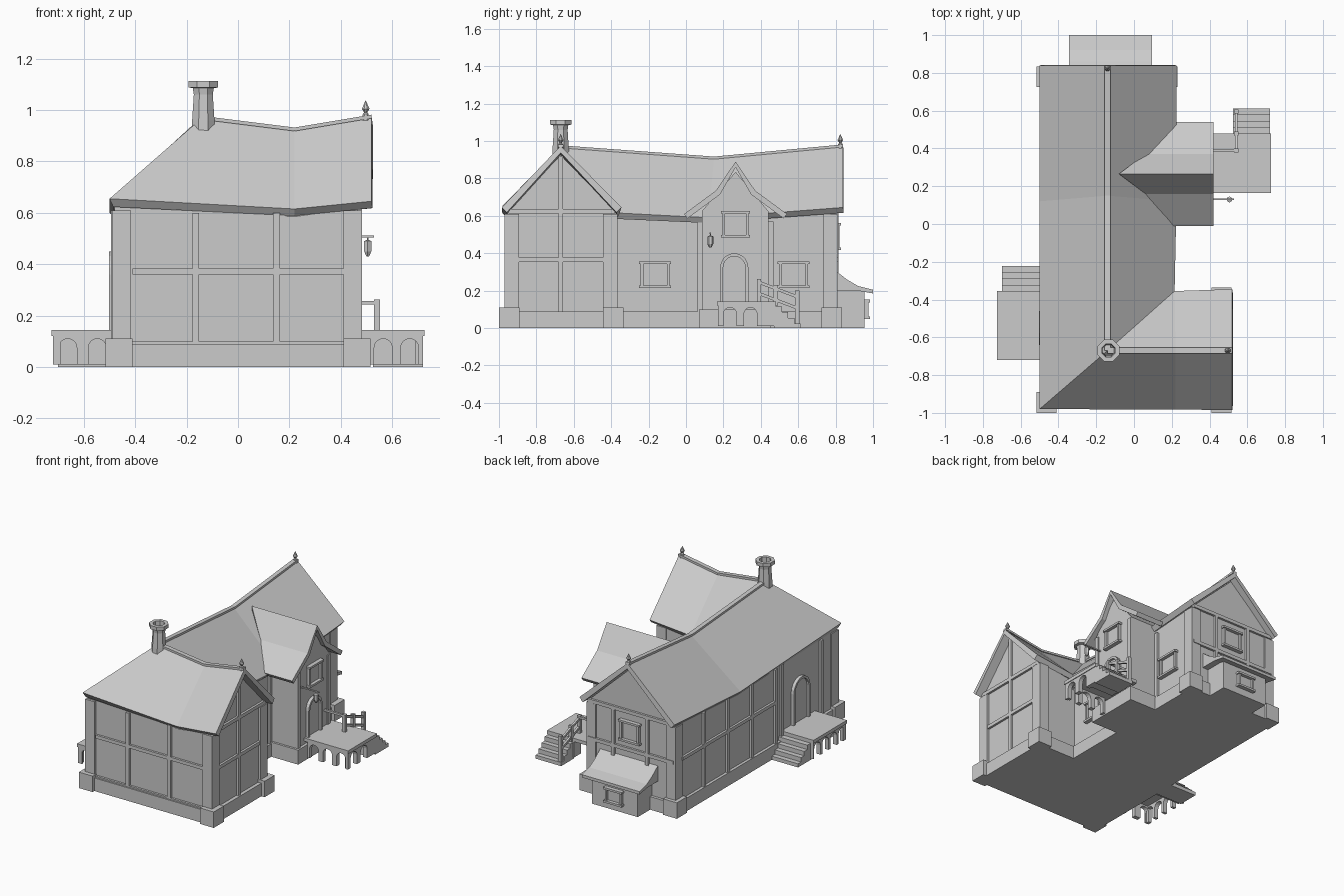
import bpy, bmesh, math
from mathutils import Vector

if "Cube" in bpy.data.objects:
    bpy.data.objects.remove(bpy.data.objects["Cube"], do_unlink=True)

GREY = (0.6, 0.6, 0.6, 1)
stone = bpy.data.materials.new("plain_grey")
stone.use_nodes = True
stone.diffuse_color = GREY
stone.node_tree.nodes["Principled BSDF"].inputs["Base Color"].default_value = GREY


def mesh(name, verts, faces, recalc=True):
    me = bpy.data.meshes.new(name)
    me.from_pydata([tuple(v) for v in verts], [], faces)
    if recalc:
        bm = bmesh.new()
        bm.from_mesh(me)
        bmesh.ops.recalc_face_normals(bm, faces=bm.faces)
        bm.to_mesh(me)
        bm.free()
    me.materials.append(stone)
    ob = bpy.data.objects.new(name, me)
    bpy.context.collection.objects.link(ob)
    return ob


def loft(name, axis, stations):
    """Join equal cross-sections placed along an axis, with closed ends."""
    n = len(stations[0][1])
    verts = []
    for pos, pts in stations:
        for u, v in pts:
            p = [u, v]
            p.insert(axis, pos)
            verts.append(p)
    faces = [[s * n + i, s * n + (i + 1) % n, (s + 1) * n + (i + 1) % n, (s + 1) * n + i]
             for s in range(len(stations) - 1) for i in range(n)]
    faces += [list(range(n)), list(range(len(verts) - n, len(verts)))]
    return mesh(name, verts, faces)


def prism(name, axis, a, b, pts):
    return loft(name, axis, [(a, pts), (b, pts)])


def box(name, x, y, z):
    return prism(name, 2, z[0], z[1], [(x[0], y[0]), (x[1], y[0]), (x[1], y[1]), (x[0], y[1])])


def bar(name, a, b, w, h):
    """Straight beam between two points."""
    a, b = Vector(a), Vector(b)
    d = (b - a).normalized()
    side = d.cross(Vector((0, 0, 1))).normalized() * w / 2
    up = side.cross(d).normalized() * h / 2
    ring = [side + up, up - side, -side - up, side - up]
    return mesh(name, [p + r for p in (a, b) for r in ring],
                [(0, 1, 2, 3), (4, 5, 6, 7)] + [(i, (i + 1) % 4, (i + 1) % 4 + 4, i + 4) for i in range(4)])


def shell(name, verts, faces, thick):
    ob = mesh(name, verts, faces, False)
    bm = bmesh.new()
    bm.from_mesh(ob.data)
    for f in bm.faces:
        if f.normal.z < 0:
            f.normal_flip()
    bm.to_mesh(ob.data)
    bm.free()
    m = ob.modifiers.new("thickness", "SOLIDIFY")
    m.thickness, m.offset = thick, -1


# Walls are given as (axis, outward sign, surface position)
FRONT, BACK = (1, -1, -0.955), (1, 1, 0.8)
LEFT_WALL, RIGHT_WALL = (0, -1, -0.48), (0, 1, 0.185)
WING_END, PORCH_WALL = (0, 1, 0.465), (0, 1, 0.39)


def on_wall(name, wall, u, z, depth=0.015):
    axis, sign, pos = wall
    prism(name, axis, pos - sign * 0.005, pos + sign * depth,
          [(u[0], z[0]), (u[1], z[0]), (u[1], z[1]), (u[0], z[1])])


def window(name, wall, u, z, w, h):
    t = 0.014
    on_wall(name + "_pane", wall, (u - w / 2, u + w / 2), (z - h / 2, z + h / 2), 0.005)
    for s in (-1, 1):
        c = u + s * w / 2
        on_wall(name + "_jamb", wall, (c - t / 2, c + t / 2), (z - h / 2, z + h / 2), 0.02)
        c = z + s * h / 2
        on_wall(name + "_lintel", wall, (u - w / 2 - 0.015, u + w / 2 + 0.015), (c - t / 2, c + t / 2), 0.028)


def arc(u, z, r, steps=10):
    return [(u + r * math.cos(math.pi * i / steps), z + r * math.sin(math.pi * i / steps))
            for i in range(steps + 1)]


def arched_door(name, wall, u, z0, top, r):
    axis, sign, pos = wall
    spring = top - r
    outer = [(u + r, z0)] + arc(u, spring, r) + [(u - r, z0)]
    q = r - 0.016
    inner = [(u + q, z0)] + arc(u, spring, q) + [(u - q, z0)]
    prism(name + "_surround", axis, pos - sign * 0.005, pos + sign * 0.022, outer + inner[::-1])
    prism(name + "_leaf", axis, pos - sign * 0.005, pos + sign * 0.006, inner)


def arcade(name, axis, a, b, u0, u1, n, top=0.122):
    """Low wall pierced by a row of round arches."""
    pitch = (u1 - u0) / n
    pts = [(u1, 0.01), (u1, top), (u0, top), (u0, 0.01)]
    for i in range(n):
        c = u0 + pitch * (i + 0.5)
        pts += [(c - 0.035, 0.01)] + arc(c, 0.075, 0.035, 8)[::-1] + [(c + 0.035, 0.01)]
    prism(name, axis, a, b, pts)


def gable(a, b, mid, eave, ridge):
    return [(a, 0), (b, 0), (b, eave), (mid, ridge), (a, eave)]


# House walls, following the sagging roof
loft("main_walls", 1, [(y, gable(-0.48, 0.185, -0.14, e, r)) for y, e, r in
     ((0.8, 0.62, 0.925), (0.12, 0.575, 0.865), (-0.67, 0.61, 0.92), (-0.955, 0.625, 0.63))])
loft("wing_walls", 0, [(x, gable(-0.955, -0.375, -0.67, e, r)) for x, e, r in
     ((0.465, 0.62, 0.925), (0.22, 0.585, 0.875), (-0.14, 0.605, 0.915), (-0.475, 0.62, 0.63))])
prism("porch_bay_walls", 0, 0, 0.39, gable(0.085, 0.44, 0.265, 0.625, 0.835))

# Main roof: ridge, wing ridge, left eave, front eave, wing back eave, right eave
roof = [(-0.14, 0.84, 0.975), (-0.14, 0.15, 0.91), (-0.14, -0.67, 0.97), (0.22, -0.67, 0.925), (0.52, -0.67, 0.975),
        (-0.5, 0.84, 0.645), (-0.5, 0.12, 0.60), (-0.5, -0.98, 0.655), (0.22, -0.982, 0.615), (0.52, -0.985, 0.645),
        (0.52, -0.345, 0.645), (0.215, -0.355, 0.615), (0.225, 0.12, 0.59), (0.225, 0.84, 0.645)]
shell("main_roof", roof, [(0, 5, 6, 1), (1, 6, 7, 2), (2, 7, 8, 3), (3, 8, 9, 4), (4, 10, 11, 3),
                          (3, 11, 2), (2, 11, 12, 1), (1, 12, 13, 0)], 0.038)
for i in range(4):
    bar("ridge_tiles", roof[i], roof[i + 1], 0.03, 0.014)

# Flared roof over the porch bay
bay = [(-0.08, 0.265, 0.89), (0.42, 0.265, 0.89)]
for s in (-1, 1):
    bay += [(0.06, 0.265 + s * 0.105, 0.735), (0.42, 0.265 + s * 0.105, 0.735),
            (0.21, 0.265 + s * 0.275, 0.61), (0.42, 0.265 + s * 0.275, 0.61)]
shell("porch_bay_roof", bay, [(0, 1, 3, 2), (2, 3, 5, 4), (0, 1, 7, 6), (6, 7, 9, 8)], 0.03)

# Stone plinths and corner blocks
box("main_plinth", (-0.5, 0.205), (-0.97, 0.82), (0, 0.09))
box("wing_plinth", (-0.5, 0.49), (-0.98, -0.36), (0, 0.09))
box("bay_plinth", (0.1, 0.41), (0.07, 0.455), (0, 0.1))
for x, y in ((-0.46, -0.945), (0.465, -0.945), (0.465, -0.39), (-0.46, 0.78), (0.18, 0.78)):
    box("corner_block", (x - 0.055, x + 0.05), (y - 0.055, y + 0.055), (0, 0.11))

# Corner posts
for x, y in ((-0.45, -0.932), (0.448, -0.932), (0.448, -0.405), (-0.45, 0.77), (0.16, 0.77)):
    box("corner_post", (x - 0.038, x + 0.034), (y - 0.038, y + 0.04), (0.1, 0.61))

# Timber framing
for x in (-0.165, 0.15):
    on_wall("front_stud", FRONT, (x - 0.013, x + 0.013), (0.09, 0.6))
on_wall("front_rail", FRONT, (-0.41, 0.42), (0.36, 0.383))
on_wall("front_sill", FRONT, (-0.41, 0.42), (0.08, 0.1))
on_wall("wing_stud", WING_END, (-0.682, -0.658), (0.09, 0.92))
for z in (0.365, 0.625):
    on_wall("wing_rail", WING_END, (-0.95, -0.38), (z - 0.012, z + 0.012))
for y in (0.5, 0.24, -0.02, -0.28):
    on_wall("left_stud", LEFT_WALL, (y - 0.013, y + 0.013), (0.09, 0.6))
on_wall("left_rail", LEFT_WALL, (-0.28, 0.74), (0.36, 0.383))
for y in (-0.78, -0.35):
    on_wall("left_stud", LEFT_WALL, (y - 0.013, y + 0.013), (0.09, 0.61))
for z in (0.365, 0.625):
    on_wall("back_rail", BACK, (-0.47, 0.18), (z - 0.012, z + 0.012))
for x in (-0.27, -0.01):
    on_wall("back_stud", BACK, (x - 0.012, x + 0.012), (0.09, 0.63))
for y in (0.075, 0.455):
    on_wall("bay_side_post", RIGHT_WALL, (y - 0.013, y + 0.013), (0.09, 0.57))
for y in (0.1, 0.425):
    on_wall("bay_post", PORCH_WALL, (y - 0.014, y + 0.014), (0.1, 0.62), 0.008)

# Windows and doors
window("right_front_window", RIGHT_WALL, -0.165, 0.285, 0.14, 0.13)
window("right_back_window", RIGHT_WALL, 0.575, 0.285, 0.14, 0.13)
window("bay_window", PORCH_WALL, 0.265, 0.555, 0.125, 0.13)
window("back_window", BACK, -0.14, 0.49, 0.13, 0.13)
arched_door("porch_door", PORCH_WALL, 0.258, 0.14, 0.4, 0.075)
arched_door("left_door", LEFT_WALL, -0.55, 0.14, 0.45, 0.09)

# Lean-to at the back
box("lean_to_walls", (-0.3, 0.05), (0.78, 0.955), (0, 0.2))
prism("lean_to_roof", 0, -0.345, 0.095, [(0.79, 0.315), (0.86, 0.26), (0.92, 0.225), (1.0, 0.205),
                                         (1.0, 0.185), (0.92, 0.2), (0.79, 0.2)])
window("lean_to_window", (1, 1, 0.955), -0.125, 0.1, 0.11, 0.09)


# Steps drop towards the back from each porch
def steps(x, y, run):
    for i in range(4):
        box("step", x, (y - 0.01, y + run * (i + 1) / 4), (0, 0.115 - 0.03 * i))


# Right porch
box("porch_slab", (0.38, 0.725), (0.165, 0.48), (0.12, 0.143))
arcade("porch_front_arches", 1, 0.17, 0.2, 0.41, 0.72, 3)
arcade("porch_side_arches", 0, 0.69, 0.72, 0.18, 0.4, 2)
box("porch_end", (0.52, 0.72), (0.4, 0.48), (0.01, 0.125))
steps((0.525, 0.72), 0.48, 0.132)

# Left porch
box("left_porch_slab", (-0.725, -0.47), (-0.72, -0.355), (0.12, 0.143))
arcade("left_porch_front_arches", 1, -0.715, -0.685, -0.72, -0.49, 2)
arcade("left_porch_side_arches", 0, -0.72, -0.69, -0.715, -0.36, 4)
box("left_porch_end", (-0.7, -0.48), (-0.39, -0.36), (0.01, 0.125))
steps((-0.7, -0.48), -0.357, 0.135)

# Porch handrail
for y, z0, z1 in ((0.39, 0.13, 0.262), (0.48, 0.12, 0.23), (0.595, 0.02, 0.2)):
    box("rail_post", (0.53, 0.553), (y - 0.011, y + 0.011), (z0, z1))
for dz in (0, -0.06):
    bar("sloping_rail", (0.541, 0.39, 0.245 + dz), (0.541, 0.6, 0.165 + dz), 0.014, 0.016)
bar("wall_rail", (0.39, 0.39, 0.25), (0.54, 0.39, 0.25), 0.014, 0.014)


# Turned parts: finials, lantern, chimney
def lathe(name, x, y, profile, sides, closed=False):
    n = len(profile)
    verts = [(x + r * math.cos(2 * math.pi * (k + 0.5) / sides), y + r * math.sin(2 * math.pi * (k + 0.5) / sides), z)
             for k in range(sides) for r, z in profile]
    faces = [(k * n + i, k * n + (i + 1) % n, (k + 1) % sides * n + (i + 1) % n, (k + 1) % sides * n + i)
             for k in range(sides) for i in range(n if closed else n - 1)]
    if not closed:
        faces += [[k * n + e for k in range(sides)] for e in (0, n - 1)]
    mesh(name, verts, faces)


for x, y in ((0.497, -0.67), (-0.14, 0.825)):
    lathe("finial", x, y, [(0.016, 0.96), (0.012, 0.985), (0.006, 0.99), (0.016, 1.005), (0.001, 1.037)], 8)
lathe("chimney", -0.135, -0.67, [(0.05, 0.88), (0.047, 0.96), (0.04, 1.06), (0.044, 1.085), (0.062, 1.088),
                                 (0.062, 1.113), (0.038, 1.113), (0.033, 1.0), (0.03, 0.9)], 8, True)
bar("lantern_bracket", (0.385, 0.13, 0.508), (0.53, 0.13, 0.508), 0.008, 0.008)
lathe("lantern", 0.505, 0.13, [(0.003, 0.505), (0.003, 0.495), (0.016, 0.49), (0.016, 0.45), (0.006, 0.43)], 6)
